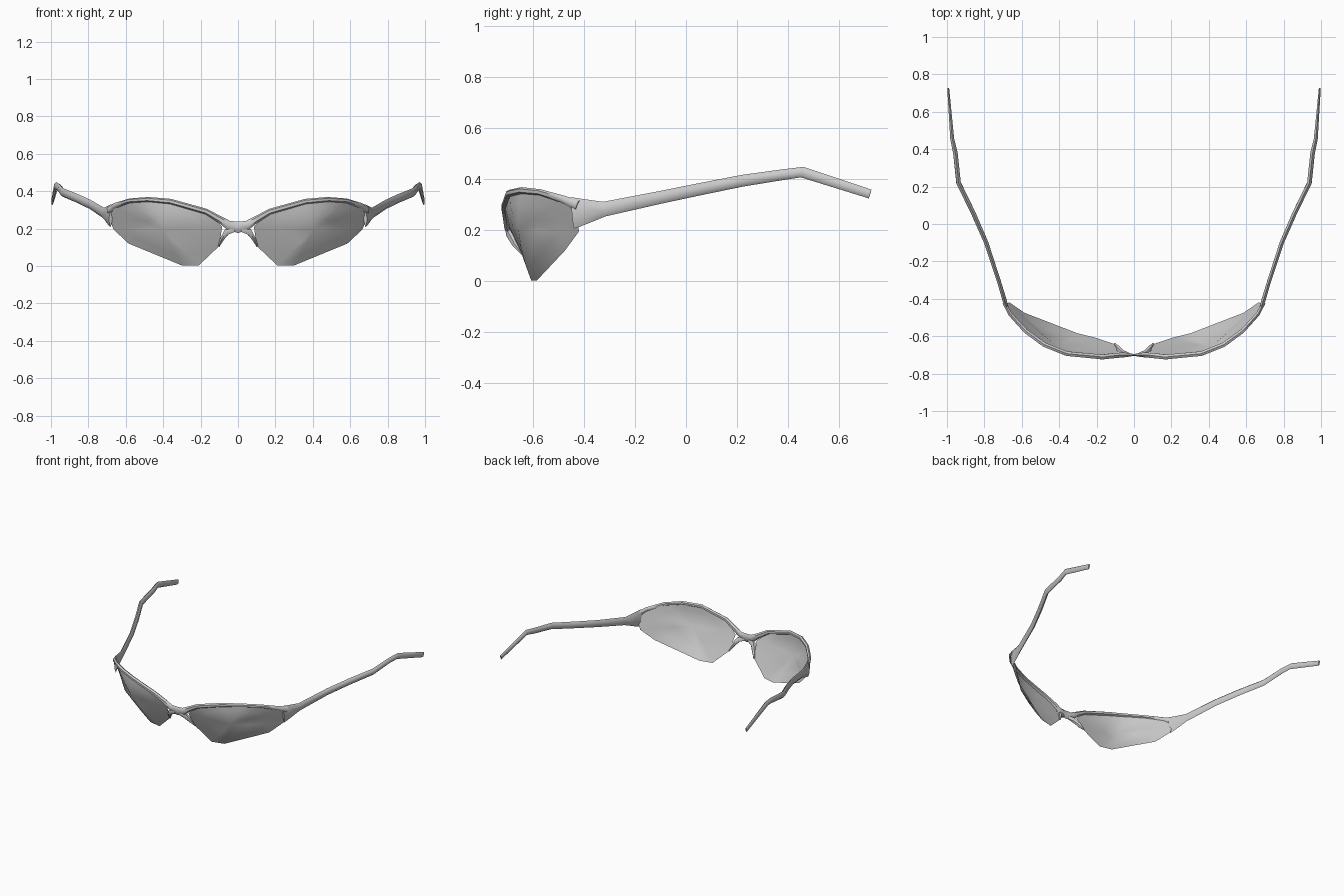
import bpy, bmesh, math
from mathutils import Vector

if "Cube" in bpy.data.objects:
    bpy.data.objects.remove(bpy.data.objects["Cube"])


def finish(name, bm, angle):
    bmesh.ops.recalc_face_normals(bm, faces=bm.faces[:])
    me = bpy.data.meshes.new(name)
    bm.to_mesh(me)
    bm.free()
    ob = bpy.data.objects.new(name, me)
    bpy.context.collection.objects.link(ob)
    m = ob.modifiers.new("mirror", 'MIRROR')
    m.use_clip = True
    bpy.ops.object.select_all(action='DESELECT')
    ob.select_set(True)
    bpy.context.view_layer.objects.active = ob
    bpy.ops.object.shade_smooth_by_angle(angle=math.radians(angle))
    return ob


def sweep(name, stations, up=(0, 0, 1), sides=6, flat_start=False):
    """Tube through (x, y, z, half height, half thickness) stations."""
    bm = bmesh.new()
    pts = [Vector(s[:3]) for s in stations]
    rings = []
    for i, s in enumerate(stations):
        t = (pts[min(i + 1, len(pts) - 1)] - pts[max(i - 1, 0)]).normalized()
        if i == 0 and flat_start:
            t = Vector((1, 0, 0))          # end lies in the mirror plane
        u = Vector(up)
        u = (u - t * u.dot(t)).normalized()
        w = t.cross(u)
        ring = []
        for k in range(sides):
            a = 2 * math.pi * k / sides
            ring.append(bm.verts.new(pts[i] + u * math.cos(a) * s[3] + w * math.sin(a) * s[4]))
        rings.append(ring)
    for a, b in zip(rings, rings[1:]):
        for k in range(sides):
            j = (k + 1) % sides
            bm.faces.new((a[k], a[j], b[j], b[k]))
    if not flat_start:
        bm.faces.new(rings[0])
    bm.faces.new(rings[-1])
    return finish(name, bm, 50)


# Lens: faceted outline, domed forward in rings
outline = [(.21, -.607, .003), (.30, -.585, .003), (.585, -.475, .12), (.665, -.42, .195),
           (.69, -.425, .26), (.66, -.48, .315), (.58, -.57, .343), (.48, -.643, .353),
           (.36, -.693, .342), (.17, -.712, .29), (.085, -.695, .21), (.10, -.643, .107)]
centre = Vector((.39, -.625, .20))
bm = bmesh.new()
rings = []
for f in (1, .7, .35):
    rings.append([bm.verts.new(centre.lerp(Vector(p), f)
                  + Vector((.016, -.032, 0)) * (1 - f * f)) for p in outline])
n = len(outline)
for a, b in zip(rings, rings[1:]):
    for k in range(n):
        bm.faces.new((a[k], a[(k + 1) % n], b[(k + 1) % n], b[k]))
tip = bm.verts.new(centre + Vector((.016, -.032, 0)))
for k in range(n):
    bm.faces.new((rings[-1][k], rings[-1][(k + 1) % n], tip))
finish("lens", bm, 60)

# Brow rim with the bridge at its inner end
sweep("brow_rim", [(0, -.70, .207, .031, .006), (.05, -.70, .218, .024, .014),
                   (.10, -.703, .250, .018, .016), (.17, -.711, .291, .015, .015),
                   (.36, -.693, .345, .014, .014), (.48, -.645, .356, .013, .014),
                   (.58, -.572, .349, .012, .013), (.66, -.484, .322, .015, .012),
                   (.693, -.425, .297, .022, .010)], flat_start=True)

# Short arm gripping the nose side of the lens
sweep("nose_arm", [(.02, -.70, .198, .008, .018), (.06, -.69, .182, .016, .018),
                   (.085, -.665, .145, .017, .012), (.103, -.640, .105, .004, .005)],
      up=(0, 1, 0))

# Temple flaring into the outer lens edge, with a bent ear tip
sweep("temple", [(.680, -.445, .268, .062, .010), (.693, -.405, .272, .052, .013),
                 (.718, -.32, .283, .029, .012), (.79, -.10, .329, .025, .013),
                 (.86, .06, .362, .024, .014), (.938, .22, .394, .023, .014),
                 (.955, .38, .418, .021, .014), (.972, .455, .428, .021, .012),
                 (.993, .722, .342, .018, .006)])
